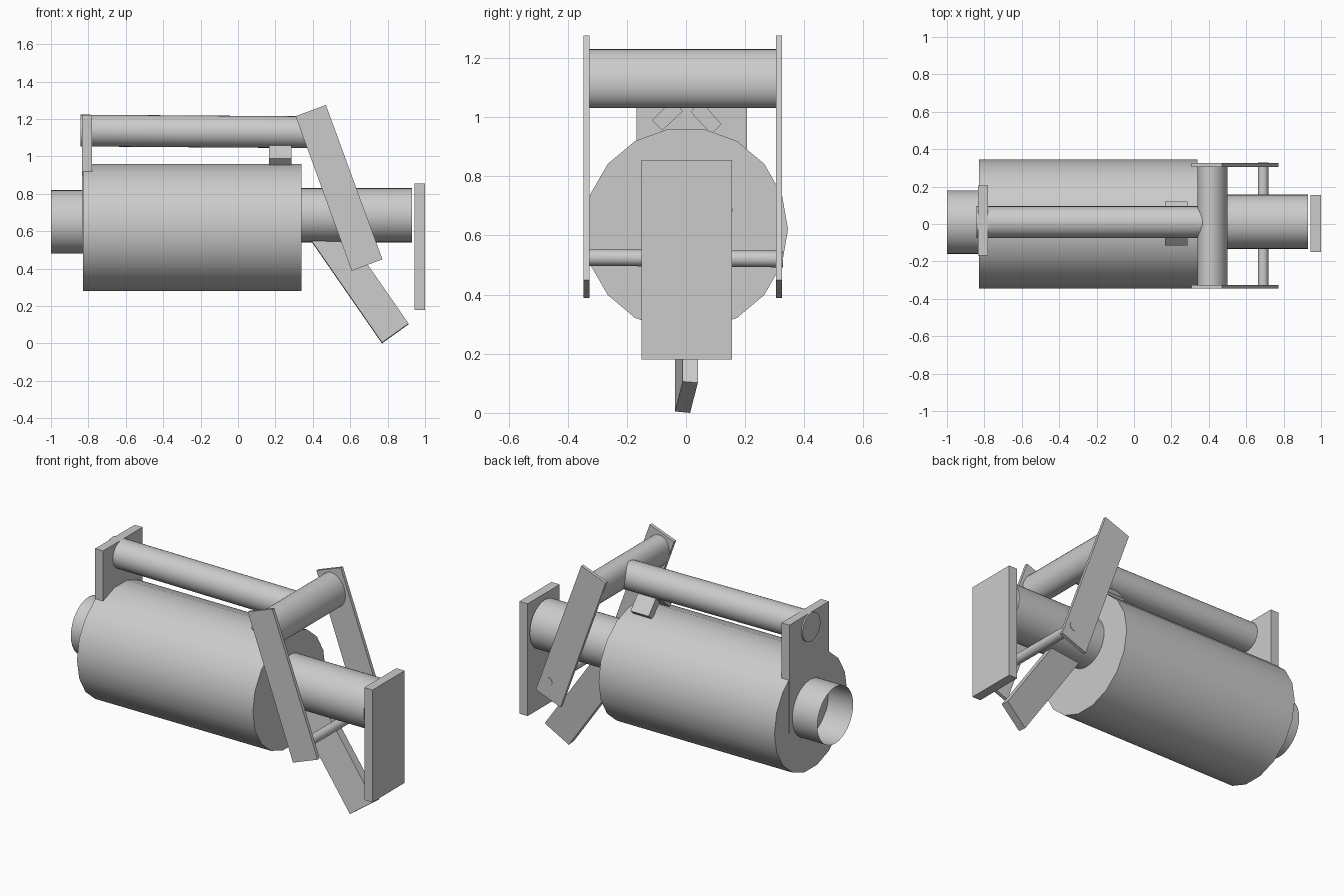
import bpy, bmesh, math
from mathutils import Vector

if "Cube" in bpy.data.objects:
    bpy.data.objects.remove(bpy.data.objects["Cube"])


def finish(name, bm, smooth=False):
    bmesh.ops.recalc_face_normals(bm, faces=bm.faces)
    me = bpy.data.meshes.new(name)
    bm.to_mesh(me)
    bm.free()
    ob = bpy.data.objects.new(name, me)
    bpy.context.collection.objects.link(ob)
    if smooth:
        bpy.ops.object.select_all(action='DESELECT')
        ob.select_set(True)
        bpy.context.view_layer.objects.active = ob
        bpy.ops.object.shade_smooth_by_angle(angle=math.radians(35))
    return ob


def tube(name, p0, p1, ra, rb, u, sides=32, caps=True):
    """Elliptic cylinder from p0 to p1, radius ra along u and rb across it."""
    p0, p1 = Vector(p0), Vector(p1)
    axis = (p1 - p0).normalized()
    u = Vector(u)
    u = (u - axis * u.dot(axis)).normalized()
    v = axis.cross(u)
    bm = bmesh.new()
    rings = []
    for p in (p0, p1):
        rings.append([bm.verts.new(p + u * ra * math.cos(2 * math.pi * i / sides)
                                   + v * rb * math.sin(2 * math.pi * i / sides))
                      for i in range(sides)])
    a, b = rings
    for i in range(sides):
        j = (i + 1) % sides
        bm.faces.new((a[i], a[j], b[j], b[i]))
    if caps:
        bm.faces.new(a)
        bm.faces.new(b)
    return finish(name, bm, True)


def slab(name, corners, offset):
    """Flat polygon extruded along offset."""
    bm = bmesh.new()
    face = bm.faces.new([bm.verts.new(c) for c in corners])
    new = bmesh.ops.extrude_face_region(bm, geom=[face])['geom']
    bmesh.ops.translate(bm, vec=Vector(offset),
                        verts=[g for g in new if isinstance(g, bmesh.types.BMVert)])
    # extrusion of an open face removes it, so close the start again if needed
    bmesh.ops.holes_fill(bm, edges=[e for e in bm.edges if e.is_boundary])
    return finish(name, bm)


def box(name, lo, hi):
    return slab(name, [(lo[0], lo[1], lo[2]), (hi[0], lo[1], lo[2]),
                       (hi[0], hi[1], lo[2]), (lo[0], hi[1], lo[2])], (0, 0, hi[2] - lo[2]))


# main drum with stub tube at the rear and barrel at the front
tube("main_drum", (-0.83, 0, 0.62), (0.34, 0, 0.62), 0.345, 0.345, (0, 1, 0), 18)
tube("rear_tube", (-1.0, 0.01, 0.65), (-0.80, 0.01, 0.65), 0.17, 0.17, (0, 1, 0), caps=False)
tube("front_barrel", (0.30, 0.012, 0.685), (0.93, 0.012, 0.685), 0.145, 0.145, (0, 1, 0))

# end plates
box("front_plate", (0.945, -0.15, 0.18), (1.0, 0.155, 0.855))
box("rear_bracket", (-0.833, -0.168, 0.57), (-0.78, 0.207, 1.222))

# long top rod
tube("top_rod", (-0.842, 0.01, 1.138), (0.41, 0.01, 1.129), 0.085, 0.085, (0, 1, 0))

# cross roller, its two side arms and the thin cross pin
lean = (0.34, 0, -0.94)
tube("cross_roller", (0.42, -0.34, 1.13), (0.42, 0.32, 1.13), 0.102, 0.078, lean)
arm = [(0.308, 1.215), (0.47, 1.275), (0.772, 0.45), (0.608, 0.388)]
for name, y in (("front_side_arm", -0.346), ("back_side_arm", 0.305)):
    slab(name, [(x, y, z) for x, z in arm], (0, 0.02, 0))
tube("cross_pin", (0.69, -0.34, 0.525), (0.69, 0.328, 0.52), 0.028, 0.028, (1, 0, 0), 24)

# slanted lower strut, slightly twisted
slab("lower_strut", [(0.77, -0.037, 0.005), (0.77, 0.014, 0.0),
                     (0.912, 0.04, 0.102), (0.912, -0.011, 0.106)], (-0.385, 0, 0.556))

# pair of small slanted feet between drum and rod
feet = {
    "right_foot": [(0.12, 0.975), (0.085, 0.943), (0.015, 1.018), (0.05, 1.055)],
    "left_foot": [(-0.115, 0.99), (-0.08, 0.955), (-0.01, 1.02), (-0.045, 1.058)],
}
for name, pts in feet.items():
    slab(name, [(0.165, y, z) for y, z in pts], (0.12, 0, 0))
